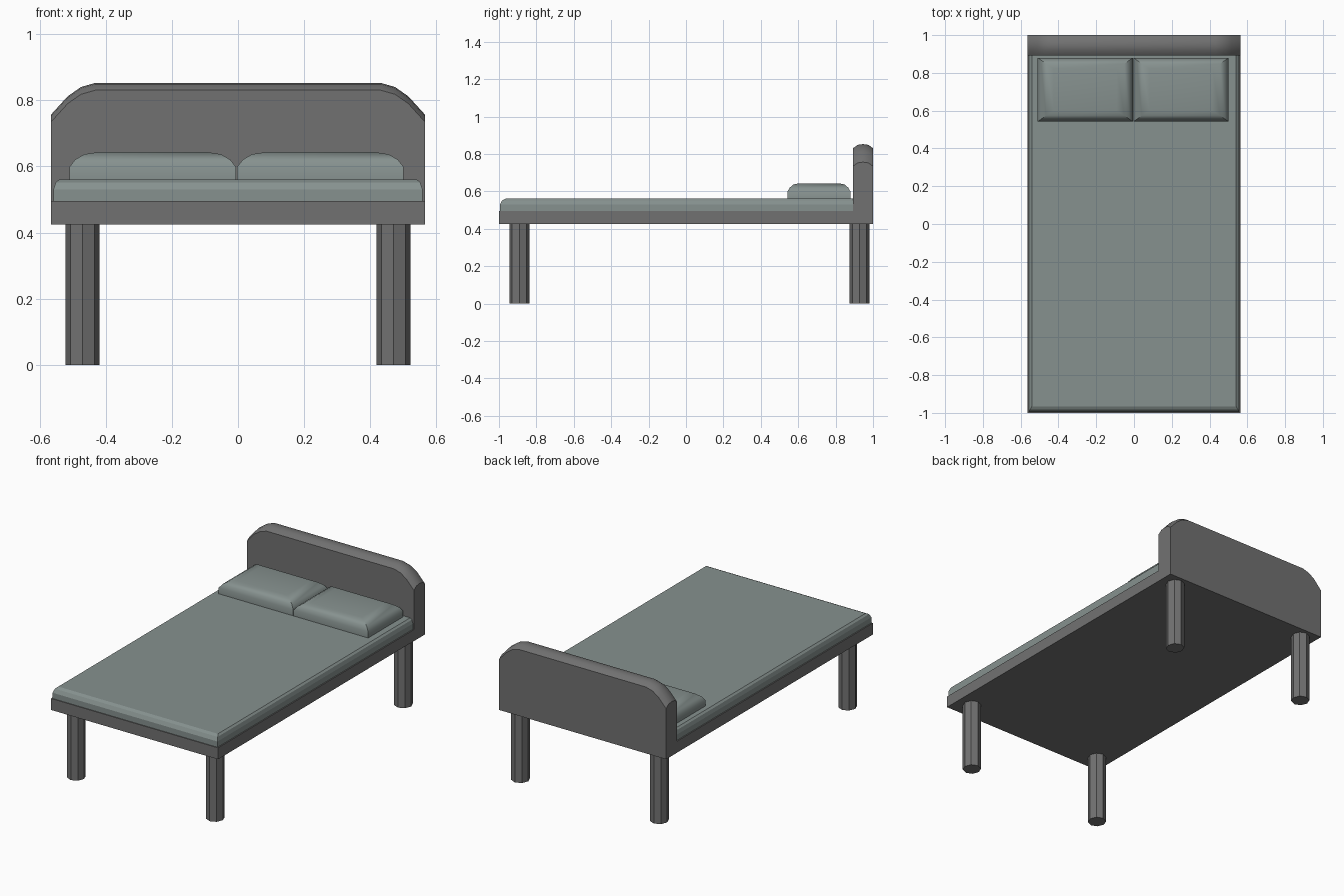
import bpy, bmesh, math

if "Cube" in bpy.data.objects:
    bpy.data.objects.remove(bpy.data.objects["Cube"])

def material(name, color):
    m = bpy.data.materials.new(name)
    m.diffuse_color = (*color, 1)
    m.use_nodes = True
    m.node_tree.nodes["Principled BSDF"].inputs["Base Color"].default_value = m.diffuse_color
    return m

WOOD = material("dark_frame", (0.167, 0.167, 0.167))
FABRIC = material("grey_fabric", (0.24, 0.285, 0.275))

def loft(name, rings, mat, smooth=0):
    """Skin a stack of equal-length point rings and cap both ends."""
    bm = bmesh.new()
    loops = [[bm.verts.new(p) for p in ring] for ring in rings]
    n = len(loops[0])
    for a, b in zip(loops, loops[1:]):
        for i in range(n):
            j = (i + 1) % n
            bm.faces.new((a[i], a[j], b[j], b[i]))
    bm.faces.new(loops[0][::-1])
    bm.faces.new(loops[-1])
    bmesh.ops.recalc_face_normals(bm, faces=bm.faces)
    mesh = bpy.data.meshes.new(name)
    bm.to_mesh(mesh)
    bm.free()
    mesh.materials.append(mat)
    ob = bpy.data.objects.new(name, mesh)
    bpy.context.collection.objects.link(ob)
    if smooth:
        bpy.context.view_layer.objects.active = ob
        ob.select_set(True)
        bpy.ops.object.shade_smooth_by_angle(angle=math.radians(smooth))
        ob.select_set(False)
    return ob

def rect(x0, x1, y0, y1, z, ix=0, iy=0):
    return [(x0 + ix, y0 + iy, z), (x1 - ix, y0 + iy, z),
            (x1 - ix, y1 - iy, z), (x0 + ix, y1 - iy, z)]

# Bed base
loft("bed_base", [rect(-0.565, 0.565, -1, 0.893, z) for z in (0.425, 0.495)], WOOD)

# Headboard: arched outline, with its top edge rounded across the thickness
half = [(0.565, 0.757), (0.515, 0.812), (0.475, 0.84), (0.43, 0.853)]
arch = half + [(-x, z) for x, z in reversed(half)]
stations = [(0.893, -0.022), (0.918, -0.004), (0.946, 0), (0.975, -0.004), (1.0, -0.022)]
loft("headboard",
     [[(-0.565, y, 0.425), (0.565, y, 0.425)] + [(x, y, z + dz) for x, z in arch]
      for y, dz in stations], WOOD, 35)

# Mattress with a chamfered upper edge; its head end is flat against the headboard
levels = [(0, 0, 0.495), (0, 0, 0.53), (0.007, 0.012, 0.552), (0.018, 0.03, 0.561)]
loft("mattress",
     [[(-0.558 + ix, -0.995 + iy, z), (0.558 - ix, -0.995 + iy, z),
       (0.558 - ix, 0.893, z), (-0.558 + ix, 0.893, z)] for ix, iy, z in levels], FABRIC)

# Pillows
puff = [(0, 0, 0.56), (0, 0, 0.598), (0.017, 0.012, 0.62),
        (0.045, 0.032, 0.637), (0.085, 0.058, 0.643)]
for side, x0 in (("left", -0.51), ("right", -0.003)):
    loft(side + "_pillow",
         [rect(x0, x0 + 0.504, 0.542, 0.88, z, ix, iy) for ix, iy, z in puff], FABRIC, 42)

# Octagonal legs
for end, y in (("front", -0.891), ("back", 0.928)):
    for side, x in (("left", -0.47), ("right", 0.47)):
        loft(f"{end}_{side}_leg",
             [[(x + 0.052 * math.cos(k * math.pi / 4), y + 0.054 * math.sin(k * math.pi / 4), z)
               for k in range(8)] for z in (0, 0.425)], WOOD)
